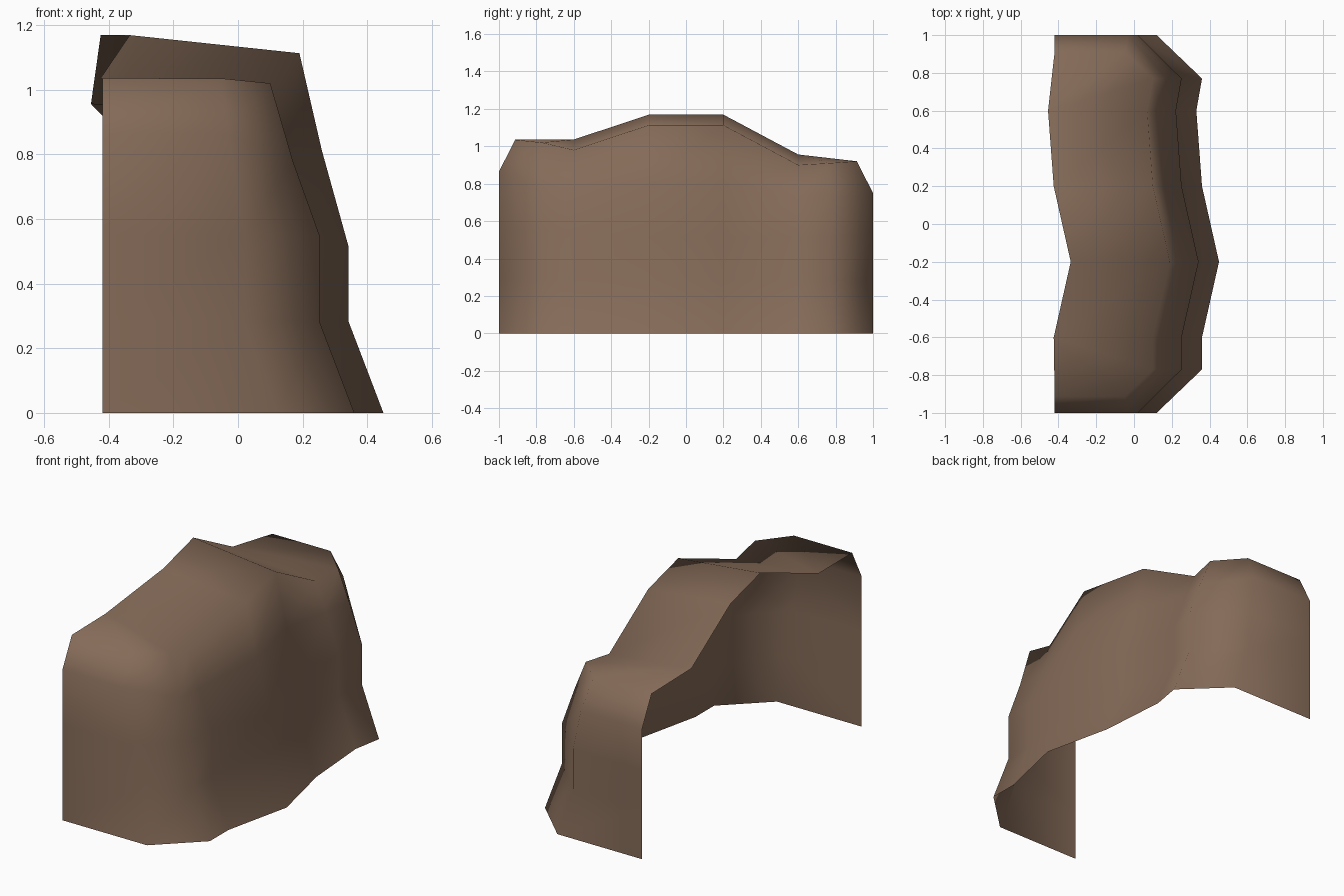
import bpy

if "Cube" in bpy.data.objects:
    bpy.data.objects.remove(bpy.data.objects["Cube"])

# Plan of the cliff foot, front end -> face -> back end:
# (x at ground, y, height of upper rim of the face)
columns = [(-0.42, -1.0, 1.035), (0.12, -1.0, 1.035), (0.36, -0.77, 1.02),
           (0.36, -0.6, 0.98), (0.45, -0.2, 1.113), (0.36, 0.2, 1.113),
           (0.33, 0.6, 0.90), (0.36, 0.77, 0.91), (0.12, 1.0, 0.92), (-0.42, 1.0, 0.92)]

# Cliff profile: inward step and height of each row (last two follow the rim)
steps = [0.0, 0.108, 0.108, 0.19, 0.26]
corner_steps = [0.0, 0.10, 0.10, 0.15, 0.17]

verts, faces, grid = [], [], []


def add(x, y, z):
    verts.append((x, y, z))
    return len(verts) - 1


for i, (x, y, rim) in enumerate(columns):
    back_end = i in (0, 9)
    side = i in (0, 1, 8, 9)
    shoulder = rim - 0.17 if side else 0.81 * (rim / 1.113) ** 0.45
    mid = 0.55 if y < -0.5 else 0.515
    heights = [0.0, 0.283, mid, shoulder, rim]
    inset = corner_steps if side else steps
    col = []
    for r in range(5):
        px = x if back_end else x - inset[r]
        py = y * 0.913 if side and r == 4 else y   # ends lean in at the top
        col.append(add(px, py, heights[r]))
    grid.append(col)

# Rock face wall
for a, b in zip(grid, grid[1:]):
    for r in range(4):
        faces.append((a[r], b[r], b[r + 1], a[r + 1]))

# Sloping top, back rim follows the same wave as the foot
top = [c[4] for c in grid]
back = {i: add(columns[i][0] - 0.785, columns[i][1], columns[i][2] + 0.056) for i in range(3, 7)}
for i in range(3, 6):
    faces.append((back[i], top[i], top[i + 1], back[i + 1]))
faces += [(top[0], top[1], back[3]), (top[1], top[2], back[3]), (top[2], top[3], back[3]),
          (back[6], top[6], top[7]), (back[6], top[7], top[8]), (back[6], top[8], top[9])]

mesh = bpy.data.meshes.new("cliff_wall")
mesh.from_pydata(verts, [], faces)
mesh.update()
for p in mesh.polygons:
    p.use_smooth = True

rock = bpy.data.materials.new("brown rock")
rock.diffuse_color = (0.235, 0.147, 0.098, 1.0)
rock.use_nodes = True
rock.node_tree.nodes["Principled BSDF"].inputs["Base Color"].default_value = rock.diffuse_color
mesh.materials.append(rock)

cliff = bpy.data.objects.new("cliff_wall", mesh)
bpy.context.collection.objects.link(cliff)
